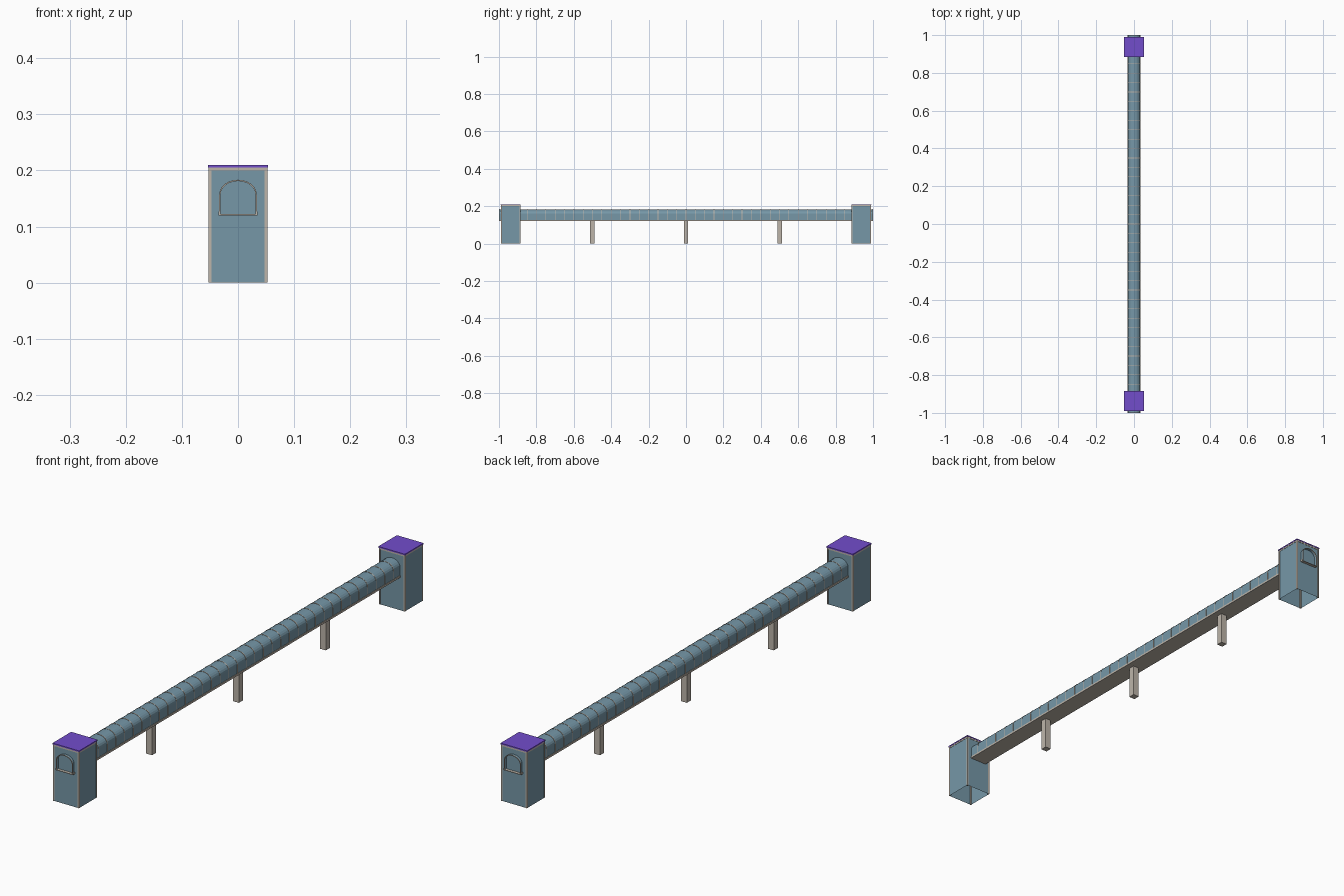
import bpy, bmesh, math

cube = bpy.data.objects.get("Cube")
if cube:
    bpy.data.objects.remove(cube)


def material(name, rgb):
    m = bpy.data.materials.new(name)
    m.use_nodes = True
    m.diffuse_color = (*rgb, 1)
    m.node_tree.nodes["Principled BSDF"].inputs["Base Color"].default_value = (*rgb, 1)
    return m


GLASS = material("blue_glass", (0.18, 0.31, 0.39))
FRAME = material("warm_grey_frame", (0.51, 0.46, 0.40))
ROOF = material("purple_roof", (0.17, 0.075, 0.60))


def finish(name, bm, mat):
    bmesh.ops.recalc_face_normals(bm, faces=bm.faces)
    mesh = bpy.data.meshes.new(name)
    bm.to_mesh(mesh)
    bm.free()
    mesh.materials.append(mat)
    obj = bpy.data.objects.new(name, mesh)
    bpy.context.collection.objects.link(obj)
    return obj


def boxes(name, mat, *spans, open_bottom=False):
    """One object from boxes given as (x0, x1, y0, y1, z0, z1)."""
    bm = bmesh.new()
    for x0, x1, y0, y1, z0, z1 in spans:
        verts = bmesh.ops.create_cube(bm, size=1)["verts"]
        for v in verts:
            v.co = (x1 if v.co.x > 0 else x0,
                    y1 if v.co.y > 0 else y0,
                    z1 if v.co.z > 0 else z0)
    if open_bottom:
        bm.faces.ensure_lookup_table()
        low = [f for f in bm.faces if all(v.co.z < 1e-5 for v in f.verts)]
        bmesh.ops.delete(bm, geom=low, context="FACES")
    return finish(name, bm, mat)


DECK = 0.12


def arch_profile(half, top, spring=0.157, steps=12):
    pts = [(half, DECK)]
    for i in range(steps + 1):
        a = math.pi * i / steps
        pts.append((half * math.cos(a), spring + (top - spring) * math.sin(a)))
    return pts + [(-half, DECK)]


def arch(name, mat, half, top, thick, y0, y1):
    """Hollow arch swept along y, open underneath."""
    outer = arch_profile(half, top)
    inner = arch_profile(half - thick, top - thick)
    bm = bmesh.new()
    rows = [[bm.verts.new((x, y, z)) for x, z in pts]
            for pts, y in ((outer, y0), (outer, y1), (inner, y1), (inner, y0))]
    for r in range(4):
        a, b = rows[r], rows[(r + 1) % 4]
        for i in range(len(a) - 1):
            bm.faces.new((a[i], a[i + 1], b[i + 1], b[i]))
    for end in (0, -1):
        bm.faces.new([row[end] for row in rows])
    return finish(name, bm, mat)


# Glazed walkway with evenly spaced ribs
arch("walkway_glass", GLASS, 0.0325, 0.1825, 0.001, -0.999, 0.999)
RIB = 0.003
ribs = arch("walkway_ribs", FRAME, 0.0335, 0.1835, 0.0025, -1, -1 + RIB)
arr = ribs.modifiers.new("repeat", "ARRAY")
arr.count = 41
arr.use_relative_offset = False
arr.use_constant_offset = True
arr.constant_offset_displace = (0, (2 - RIB) / 40, 0)

# Floor and its edge rails
boxes("walkway_floor", FRAME, (-0.033, 0.033, -1, 1, DECK, DECK + 0.002))
boxes("floor_edge_rails", FRAME,
      *[(s * 0.0335 - 0.0012, s * 0.0335 + 0.0012, -1, 1, DECK, DECK + 0.007)
        for s in (-1, 1)])

# Support posts
P = 0.012
for name, y in (("front_post", -0.5), ("middle_post", 0), ("back_post", 0.5)):
    boxes(name, FRAME, (-P, P, y - P, y + P, 0, DECK))

# End towers: glass box, corner posts, top frame and flat roof
W, T = 0.0525, 0.0055
for side, c in (("front", -0.9375), ("back", 0.9375)):
    g = W - 0.001
    boxes(side + "_tower_glass", GLASS, (-g, g, c - g, c + g, 0, 0.203), open_bottom=True)
    m = W - T / 2
    h = T / 2
    boxes(side + "_tower_corner_posts", FRAME,
          *[(sx * m - h, sx * m + h, c + sy * m - h, c + sy * m + h, 0, 0.2)
            for sx in (-1, 1) for sy in (-1, 1)])
    boxes(side + "_tower_top_frame", FRAME, (-W, W, c - W, c + W, 0.2, 0.2055))
    r = W + 0.001
    boxes(side + "_tower_roof", ROOF, (-r, r, c - r, c + r, 0.2055, 0.21))
